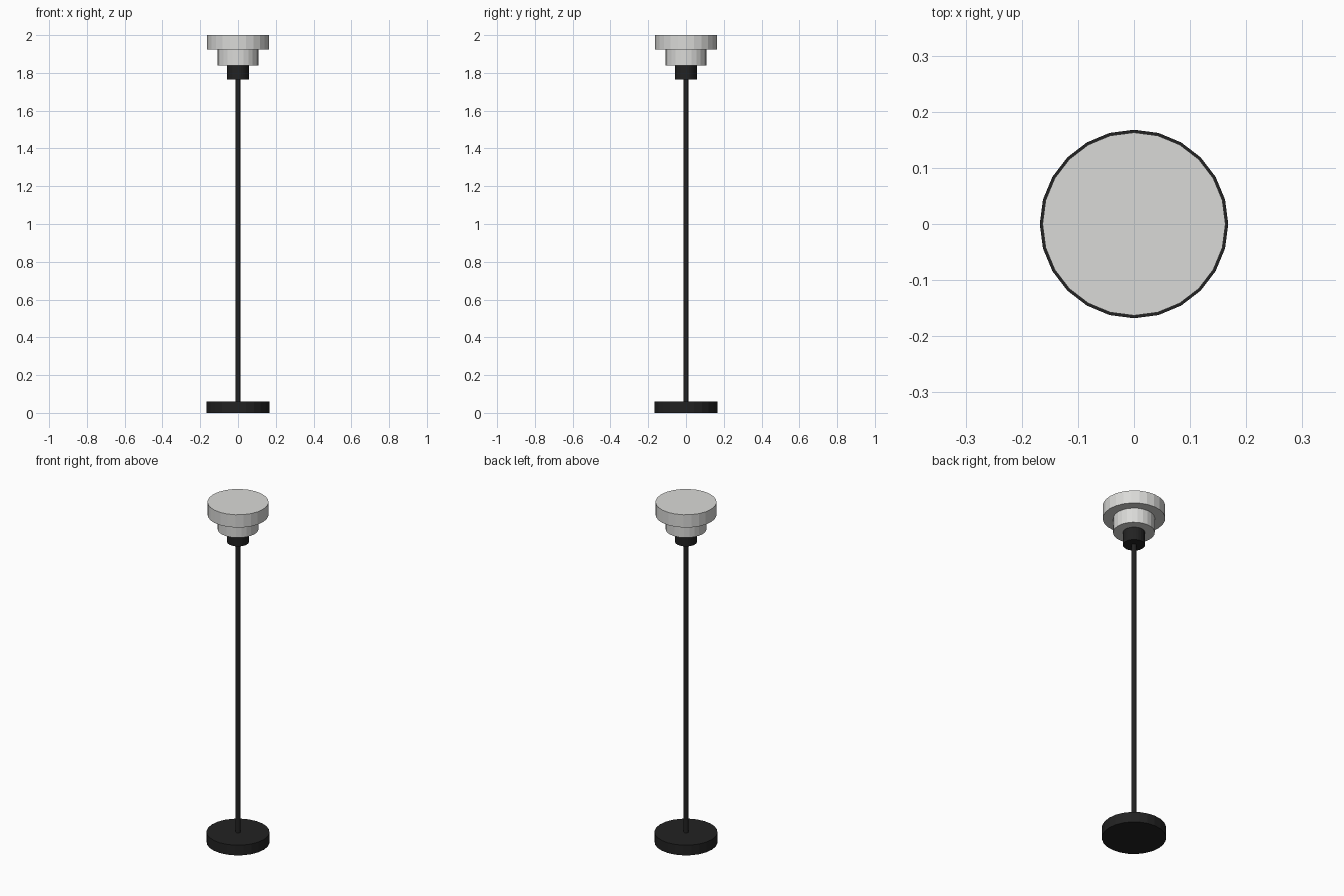
import bpy

cube = bpy.data.objects.get("Cube")
if cube:
    bpy.data.objects.remove(cube, do_unlink=True)


def make_material(name, color):
    mat = bpy.data.materials.new(name)
    mat.use_nodes = True
    mat.diffuse_color = color
    mat.node_tree.nodes["Principled BSDF"].inputs["Base Color"].default_value = color
    return mat


def cylinder(name, radius, bottom, top, mat, sides=24):
    bpy.ops.mesh.primitive_cylinder_add(
        vertices=sides, radius=radius, depth=top - bottom,
        location=(0, 0, (bottom + top) / 2))
    obj = bpy.context.object
    obj.name = name
    obj.data.materials.append(mat)
    return obj


black = make_material("matte black", (0.016, 0.016, 0.016, 1))
white = make_material("pale grey shade", (0.7, 0.7, 0.685, 1))

# Stand
cylinder("base", 0.168, 0, 0.06, black)
cylinder("pole", 0.013, 0.06, 1.765, black, 16)
cylinder("lamp_socket", 0.058, 1.765, 1.84, black)

# Stepped shade
cylinder("lower_shade", 0.109, 1.84, 1.925, white)
cylinder("upper_shade", 0.163, 1.925, 2.0, white)
